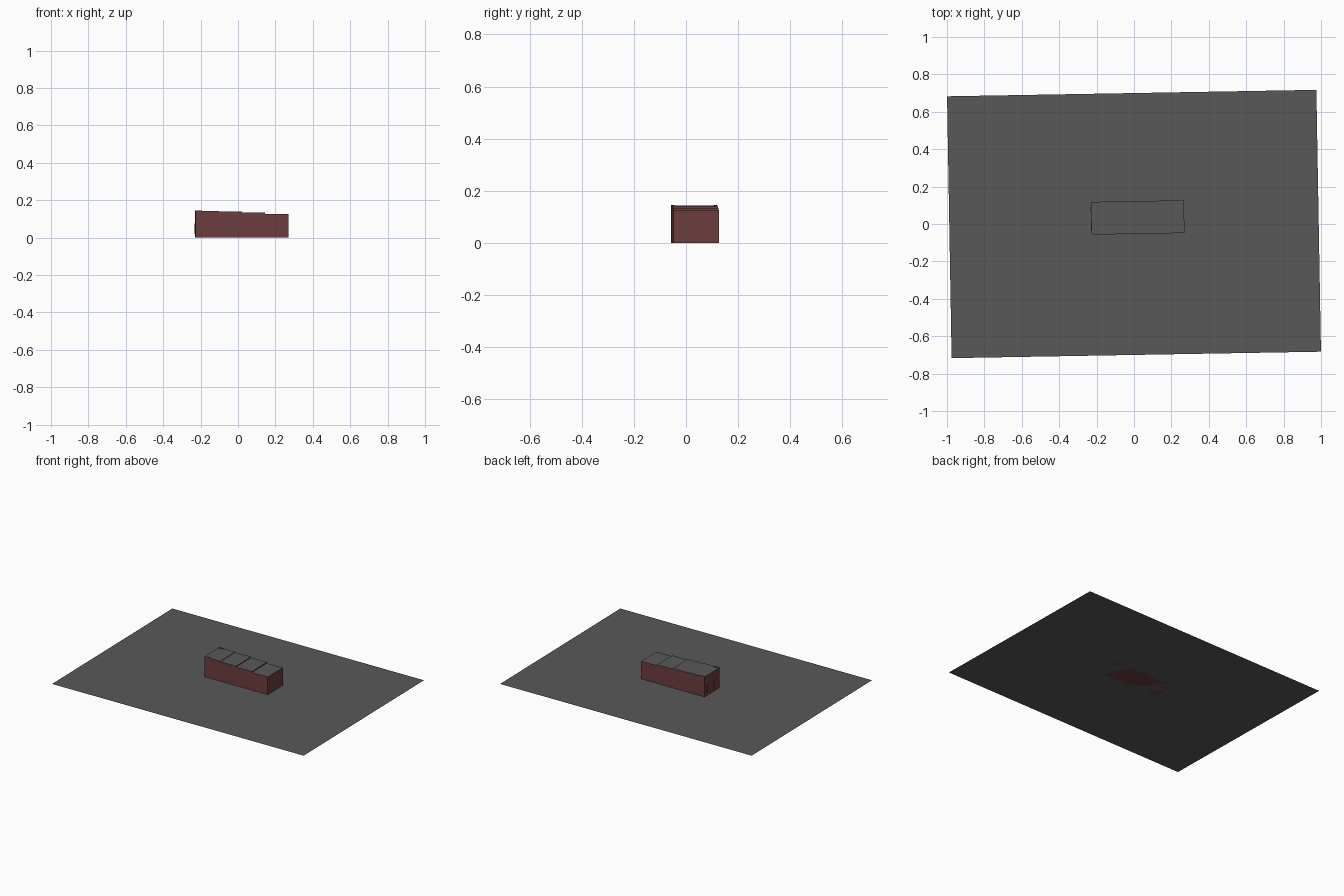
import bpy, bmesh, math
from mathutils import Matrix

if "Cube" in bpy.data.objects:
    bpy.data.objects.remove(bpy.data.objects["Cube"])

TURN = Matrix.Rotation(math.radians(1.0), 4, 'Z')


def material(name, rgb):
    m = bpy.data.materials.new(name)
    m.diffuse_color = (*rgb, 1)
    m.use_nodes = True
    m.node_tree.nodes["Principled BSDF"].inputs["Base Color"].default_value = m.diffuse_color
    return m


GREY = material("asphalt grey", (0.098, 0.098, 0.098))
BRICK = material("brick red", (0.15, 0.047, 0.047))


def finish(name, bm, mats):
    bm.transform(TURN)
    me = bpy.data.meshes.new(name)
    bm.to_mesh(me)
    bm.free()
    for m in mats:
        me.materials.append(m)
    ob = bpy.data.objects.new(name, me)
    bpy.context.collection.objects.link(ob)
    return ob


def block(name, x0, x1, y0, y1, z0, z1):
    """Brick box whose upward face is a grey roof."""
    bm = bmesh.new()
    bmesh.ops.create_cube(bm, size=1)
    for v in bm.verts:
        v.co = (x1 if v.co.x > 0 else x0,
                y1 if v.co.y > 0 else y0,
                z1 if v.co.z > 0 else z0)
    bm.normal_update()
    for f in bm.faces:
        f.material_index = 1 if f.normal.z > 0.5 else 0
    return finish(name, bm, [BRICK, GREY])


# flat ground sheet
bm = bmesh.new()
bmesh.ops.create_grid(bm, x_segments=1, y_segments=1, size=0.5)
bmesh.ops.scale(bm, vec=(1.975, 1.40, 1), verts=bm.verts)
finish("ground_sheet", bm, [GREY])

# row of four terrace sections stepping down to the right
X0, LENGTH = -0.228, 0.497
Y0, Y1 = -0.053, 0.122
step = LENGTH / 4
for i, top in enumerate((0.143, 0.140, 0.134, 0.127)):
    block(f"terrace_section_{i + 1}", X0 + i * step, X0 + (i + 1) * step,
          Y0, Y1, 0, top)

# low coping stubs on the corners of the highest roof
for side, ya in (("front", Y0), ("back", Y1 - 0.012)):
    block(f"coping_{side}", X0, X0 + 0.035, ya, ya + 0.012, 0.143, 0.146)

# shallow panels on the left end wall
for side, yc in (("front", -0.005), ("back", 0.075)):
    block(f"end_panel_{side}", X0 - 0.002, X0, yc - 0.022, yc + 0.022,
          0.02, 0.075)
